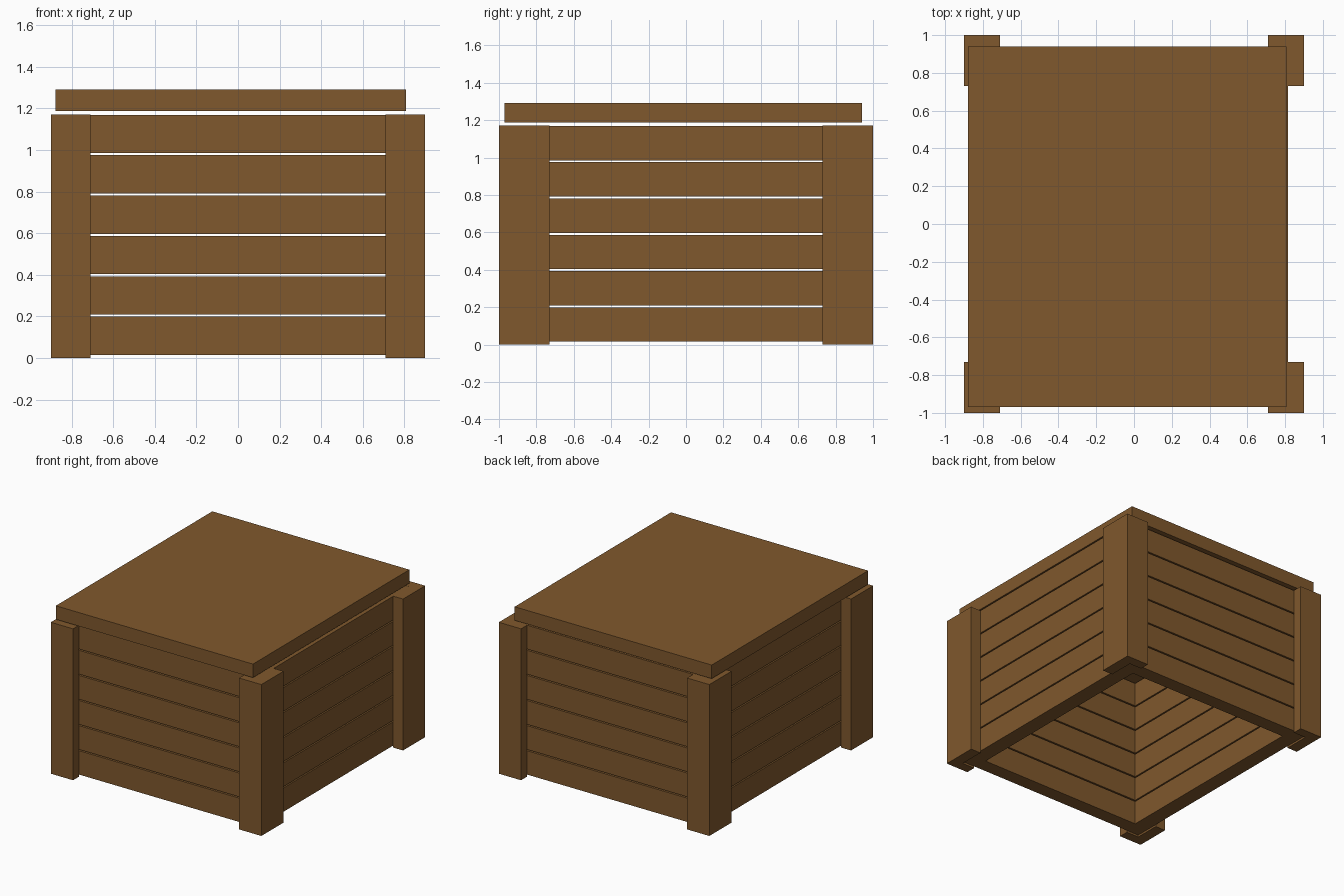
import bpy, bmesh

if "Cube" in bpy.data.objects:
    bpy.data.objects.remove(bpy.data.objects["Cube"])

wood = bpy.data.materials.new("brown wood")
wood.diffuse_color = (0.216, 0.098, 0.026, 1)
wood.use_nodes = True
wood.node_tree.nodes["Principled BSDF"].inputs["Base Color"].default_value = wood.diffuse_color


def finish(name, bm):
    bmesh.ops.recalc_face_normals(bm, faces=bm.faces)
    me = bpy.data.meshes.new(name)
    bm.to_mesh(me)
    bm.free()
    me.materials.append(wood)
    ob = bpy.data.objects.new(name, me)
    bpy.context.collection.objects.link(ob)
    return ob


def box(name, x0, x1, y0, y1, z0, z1):
    bm = bmesh.new()
    bmesh.ops.create_cube(bm, size=1)
    for v in bm.verts:
        v.co.x = x1 if v.co.x > 0 else x0
        v.co.y = y1 if v.co.y > 0 else y0
        v.co.z = z1 if v.co.z > 0 else z0
    return finish(name, bm)


# Slatted walls: outer and inner half sizes
OX, OY = 0.815, 0.925
IX, IY = 0.695, 0.815
for i in range(6):
    z0 = 0.015 + 0.194 * i
    z1 = z0 + 0.184
    box(f"front_plank_{i+1}", -OX, OX, -OY, -IY, z0, z1)
    box(f"back_plank_{i+1}", -OX, OX, IY, OY, z0, z1)
    box(f"left_plank_{i+1}", -OX, -IX, -IY, IY, z0, z1)
    box(f"right_plank_{i+1}", IX, OX, -IY, IY, z0, z1)

# L-shaped corner posts
profile = [(0.9, 1), (0.71, 1), (0.71, OY), (OX, OY), (OX, 0.73), (0.9, 0.73)]
for sx, side in ((-1, "left"), (1, "right")):
    for sy, end in ((-1, "front"), (1, "back")):
        bm = bmesh.new()
        face = bm.faces.new([bm.verts.new((sx * x, sy * y, 0)) for x, y in profile])
        ext = bmesh.ops.extrude_face_region(bm, geom=[face], use_keep_orig=True)
        for g in ext["geom"]:
            if isinstance(g, bmesh.types.BMVert):
                g.co.z = 1.17
        finish(f"{end}_{side}_post", bm)

# Lid, slightly off centre and floating above the walls
box("lid", -0.878, 0.807, -0.97, 0.94, 1.187, 1.292)
